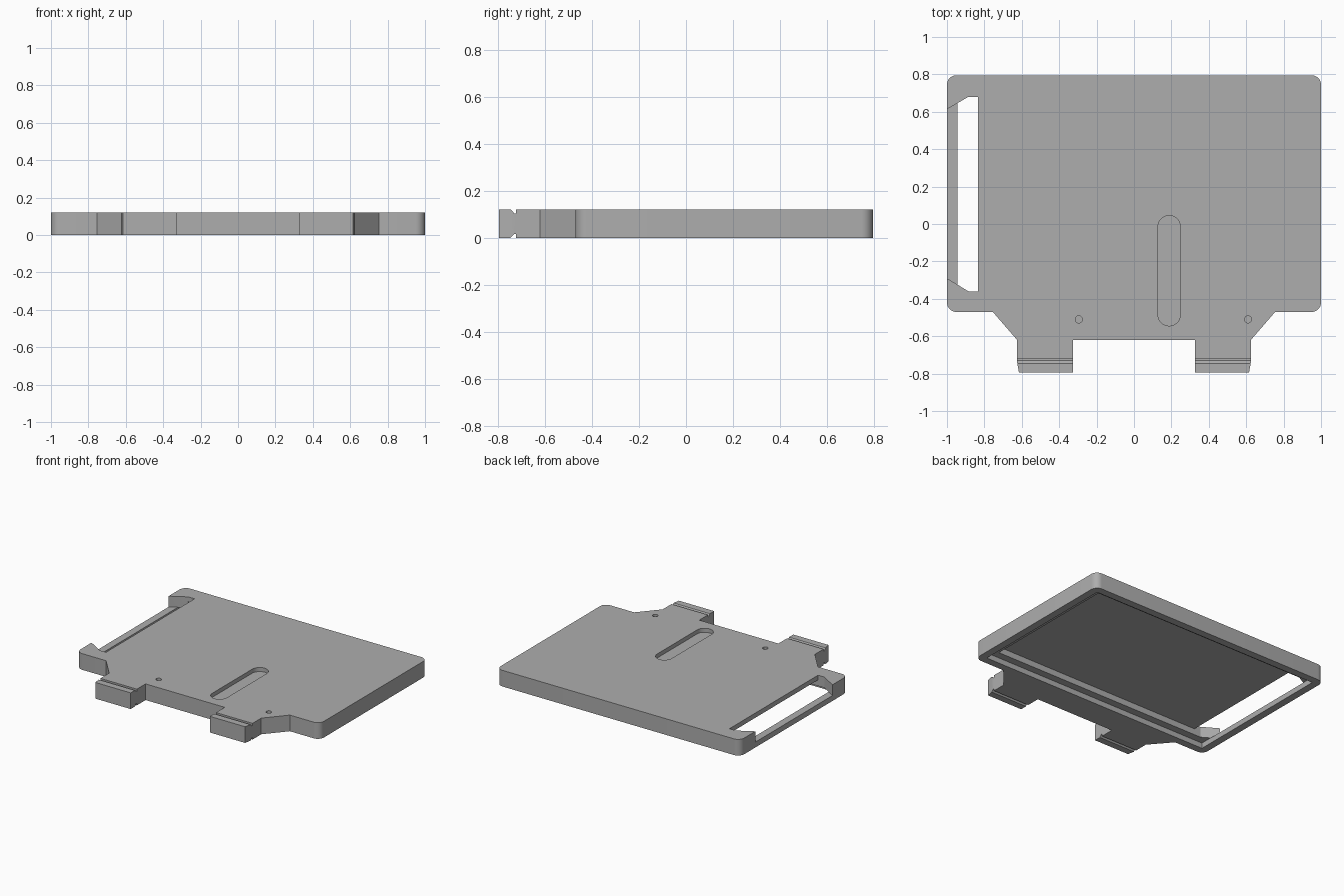
import bpy, bmesh, math

if "Cube" in bpy.data.objects:
    bpy.data.objects.remove(bpy.data.objects["Cube"])

grey = bpy.data.materials.new("plain_grey")
grey.use_nodes = True
GREY = (0.42, 0.42, 0.42, 1)
grey.diffuse_color = GREY
grey.node_tree.nodes["Principled BSDF"].inputs["Base Color"].default_value = GREY


def arc(cx, cy, r, start, end, steps=8):
    angles = [math.radians(start + (end - start) * i / steps) for i in range(steps + 1)]
    return [(cx + r * math.cos(a), cy + r * math.sin(a)) for a in angles]


def prism(name, points, low, high, axis="z"):
    """Extrude an outline along z, or a (y, z) outline along x."""
    place = (lambda p, h: (p[0], p[1], h)) if axis == "z" else (lambda p, h: (h, p[0], p[1]))
    bm = bmesh.new()
    bottom = bm.faces.new([bm.verts.new(place(p, low)) for p in points])
    grown = bmesh.ops.extrude_face_region(bm, geom=[bottom])
    shift = place((0, 0), high - low)
    bmesh.ops.translate(bm, vec=shift, verts=[v for v in grown["geom"] if isinstance(v, bmesh.types.BMVert)])
    bmesh.ops.recalc_face_normals(bm, faces=bm.faces)
    mesh = bpy.data.meshes.new(name)
    bm.to_mesh(mesh)
    bm.free()
    mesh.materials.append(grey)
    ob = bpy.data.objects.new(name, mesh)
    bpy.context.collection.objects.link(ob)
    return ob


def box(name, x0, x1, y0, y1, low, high):
    return prism(name, [(x0, y0), (x1, y0), (x1, y1), (x0, y1)], low, high)


# Plate outline: right half with rounded corners and mounting tab, then mirrored
R, TOP, BACK, FRONT = 0.05, 0.12, 0.795, -0.47
half = [(0.325, -0.62), (0.325, -0.795), (0.615, -0.795), (0.625, -0.74), (0.625, -0.62), (0.755, FRONT)]
half += arc(1 - R, FRONT + R, R, -90, 0) + arc(1 - R, BACK - R, R, 0, 90)
outline = half + [(-x, y) for x, y in reversed(half)]
plate = prism("plate", outline, 0, TOP)

cutters = [
    # Stepped recess underneath
    box("outer_recess", -0.945, 0.945, -0.415, 0.74, -0.1, 0.04),
    box("inner_recess", -0.885, 0.885, -0.36, 0.683, -0.05, 0.085),
    # Side window, leaving a low bar at the edge
    prism("side_window", [(-0.833, -0.36), (-0.833, 0.68), (-0.885, 0.68), (-1.05, 0.585),
                          (-1.05, -0.26), (-0.885, -0.36)], 0.04, 0.2),
    # Blind slot on top
    prism("slot", arc(0.188, -0.015, 0.06, 0, 180, 12) + arc(0.188, -0.485, 0.06, 180, 360, 12), 0.09, 0.2),
]
# Blind pin holes
for x in (-0.295, 0.61):
    cutters.append(prism("pin_hole", arc(x, -0.51, 0.019, 0, 345, 23), 0.09, 0.2))
# Grooves across the tabs, above and below
for side in (-1, 1):
    x0, x1 = sorted((0.25 * side, 0.7 * side))
    for edge, inward in ((TOP, -1), (0, 1)):
        out, deep = edge - inward * 0.02, edge + inward * 0.016
        cutters.append(prism("tab_groove", [(-0.722, out), (-0.722, deep), (-0.73, deep),
                                            (-0.745, edge), (-0.745, out)], x0, x1, "x"))

for cutter in cutters:
    cutter.hide_render = True
    mod = plate.modifiers.new(cutter.name, "BOOLEAN")
    mod.operation, mod.solver, mod.object = "DIFFERENCE", "EXACT", cutter

# Bake the cuts and drop the helpers
bpy.context.view_layer.update()
graph = bpy.context.evaluated_depsgraph_get()
baked = bpy.data.meshes.new_from_object(plate.evaluated_get(graph))
plate.modifiers.clear()
plate.data = baked
for cutter in cutters:
    bpy.data.objects.remove(cutter)

bpy.ops.object.select_all(action="DESELECT")
plate.select_set(True)
bpy.context.view_layer.objects.active = plate
bpy.ops.object.shade_smooth_by_angle(angle=math.radians(30))
